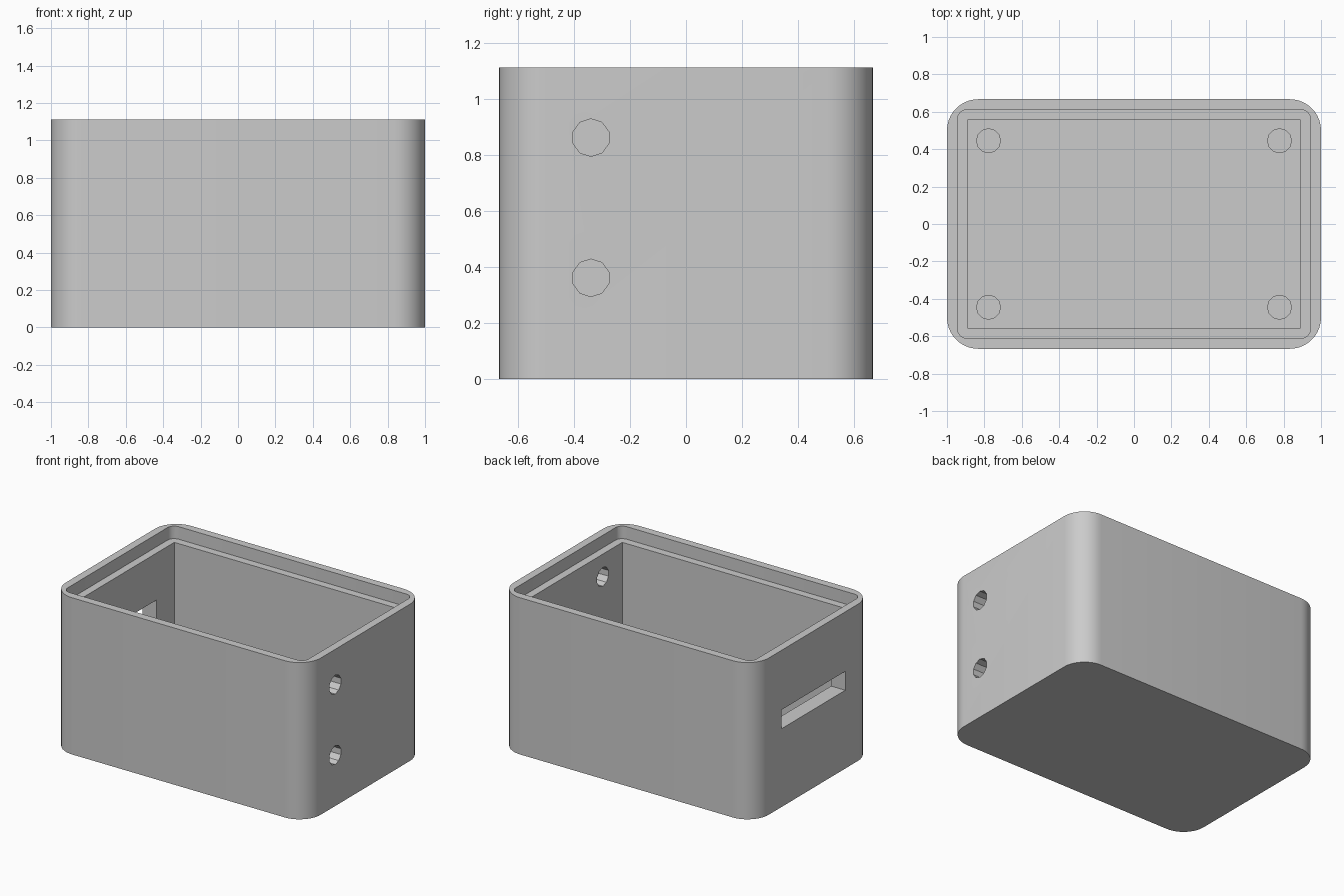
import bpy, bmesh
from math import sin, cos, pi, radians
from mathutils import Vector

cube = bpy.data.objects.get("Cube")
if cube:
    bpy.data.objects.remove(cube, do_unlink=True)

grey = bpy.data.materials.new("grey_plastic")
grey.use_nodes = True
colour = (0.6, 0.6, 0.6, 1)
grey.diffuse_color = colour
grey.node_tree.nodes["Principled BSDF"].inputs["Base Color"].default_value = colour


def rectangle(hx, hy, radius=0, steps=0):
    """Outline of a rectangle, with rounded corners if a radius is given."""
    if not radius:
        return [(hx, hy), (-hx, hy), (-hx, -hy), (hx, -hy)]
    points = []
    for corner, (sx, sy) in enumerate([(1, 1), (-1, 1), (-1, -1), (1, -1)]):
        for i in range(steps + 1):
            a = (corner + i / steps) * pi / 2
            points.append((sx * (hx - radius) + radius * cos(a),
                           sy * (hy - radius) + radius * sin(a)))
    return points


def circle(cx, cy, radius, sides):
    return [(cx + radius * sin(2 * pi * i / sides), cy + radius * cos(2 * pi * i / sides))
            for i in range(sides)]


def prism(name, outline, start, end, axis="Z"):
    """Extrude an outline along Z, or a (y, z) outline along X."""
    def place(u, v):
        return (u, v, start) if axis == "Z" else (start, u, v)
    bm = bmesh.new()
    face = bm.faces.new([bm.verts.new(place(u, v)) for u, v in outline])
    top = bmesh.ops.extrude_face_region(bm, geom=[face])["geom"]
    shift = Vector((0, 0, end - start) if axis == "Z" else (end - start, 0, 0))
    bmesh.ops.translate(bm, vec=shift, verts=[g for g in top if isinstance(g, bmesh.types.BMVert)])
    bmesh.ops.recalc_face_normals(bm, faces=bm.faces)
    mesh = bpy.data.meshes.new(name)
    bm.to_mesh(mesh)
    bm.free()
    mesh.materials.append(grey)
    obj = bpy.data.objects.new(name, mesh)
    bpy.context.collection.objects.link(obj)
    return obj


def activate(obj):
    bpy.ops.object.select_all(action="DESELECT")
    obj.select_set(True)
    bpy.context.view_layer.objects.active = obj


def cut(target, cutter):
    mod = target.modifiers.new("cut", "BOOLEAN")
    mod.operation, mod.solver, mod.object = "DIFFERENCE", "EXACT", cutter
    activate(target)
    bpy.ops.object.modifier_apply(modifier=mod.name)
    bpy.data.objects.remove(cutter, do_unlink=True)


# Case with rounded upright corners
height, floor = 1.111, 0.111
case = prism("case", rectangle(1, 0.667, 0.167, 10), 0, height)

# Cavity and the lid recess around its mouth
cut(case, prism("cavity_cutter", rectangle(0.889, 0.556), floor, height + 0.1))
cut(case, prism("recess_cutter", rectangle(0.944, 0.611, 0.05, 4), 1.022, height + 0.2))

# Two cable holes in one end wall
for z in (0.361, 0.861):
    cut(case, prism("hole_cutter", circle(-0.339, z, 0.067, 10), 0.8, 1.1, "X"))

# Wide slot in the opposite end wall
slot = [(y, 0.622 + z) for y, z in rectangle(0.356, 0.067)]
cut(case, prism("slot_cutter", slot, -1.1, -0.8, "X"))

activate(case)
bpy.ops.object.shade_smooth_by_angle(angle=radians(30))

# Four mounting posts on the floor
for sx, side in ((1, "left"), (-1, "right")):
    for sy, end in ((-1, "front"), (1, "back")):
        prism(f"{end}_{side}_post", circle(sx * 0.778, sy * 0.445, 0.067, 12), floor, 0.222)
